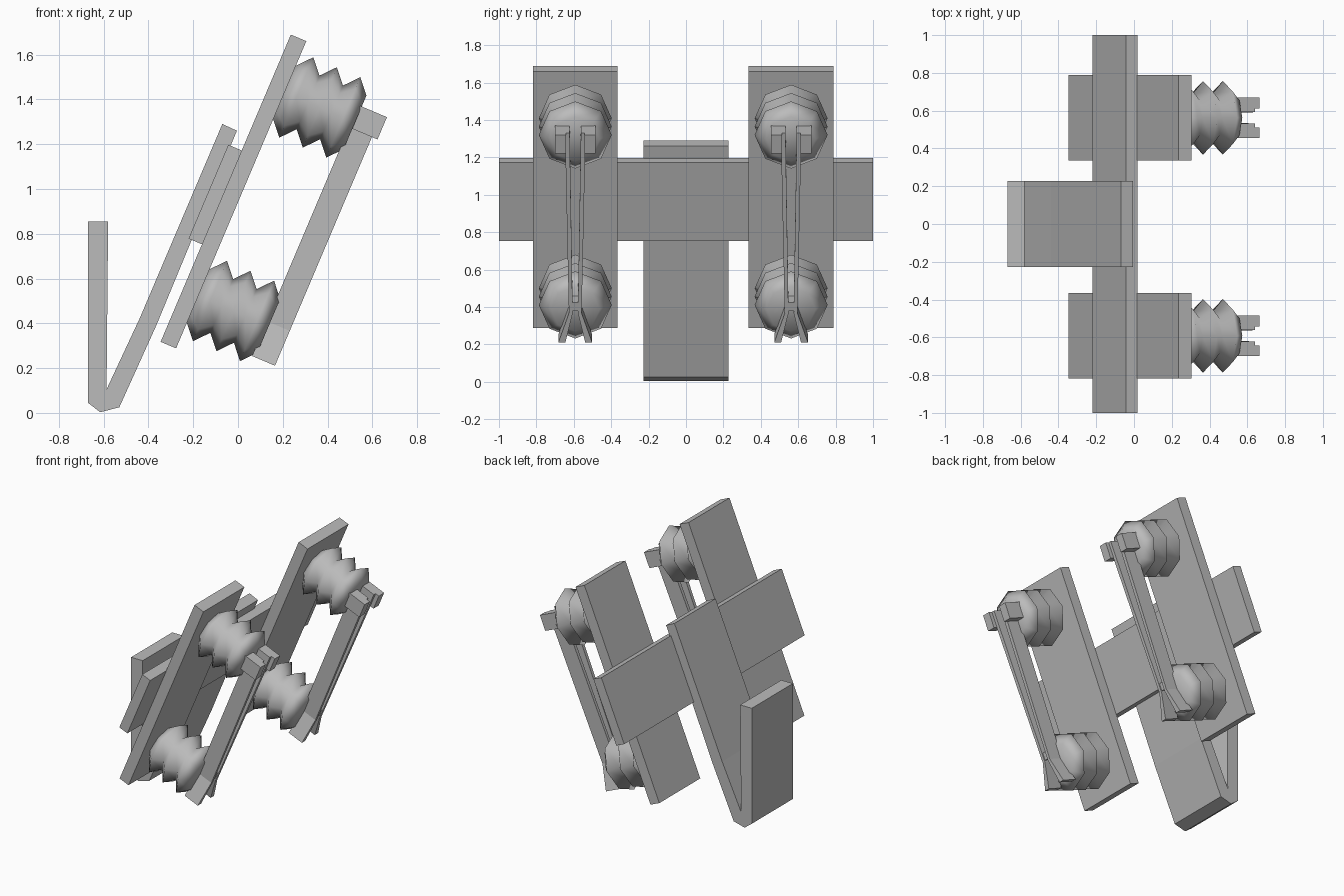
import bpy, bmesh, math
from mathutils import Matrix, Vector

cube = bpy.data.objects.get("Cube")
if cube:
    bpy.data.objects.remove(cube, do_unlink=True)

grey = bpy.data.materials.new("plain_grey")
grey.use_nodes = True
grey.diffuse_color = (0.5, 0.5, 0.5, 1)
grey.node_tree.nodes["Principled BSDF"].inputs["Base Color"].default_value = (0.5, 0.5, 0.5, 1)

# Tilted frame: x points out of the rails, z runs up along them
TILT = Matrix.Translation((0.305, 0, 1.66)) @ Matrix.Rotation(math.atan2(0.39, 0.92), 4, 'Y')


def finish(name, bm, matrix, smooth=False):
    bmesh.ops.recalc_face_normals(bm, faces=bm.faces)
    mesh = bpy.data.meshes.new(name)
    bm.to_mesh(mesh)
    bm.free()
    mesh.materials.append(grey)
    for p in mesh.polygons:
        p.use_smooth = smooth
    obj = bpy.data.objects.new(name, mesh)
    obj.matrix_world = matrix
    bpy.context.collection.objects.link(obj)
    return obj


def prism(name, points, offset, matrix):
    """Extrude a closed outline of 3D points along an offset."""
    bm = bmesh.new()
    face = bm.faces.new([bm.verts.new(p) for p in points])
    ext = bmesh.ops.extrude_face_region(bm, geom=[face])
    moved = [g for g in ext["geom"] if isinstance(g, bmesh.types.BMVert)]
    bmesh.ops.translate(bm, verts=moved, vec=Vector(offset))
    return finish(name, bm, matrix)


def box(name, x, y, z, matrix=TILT):
    outline = [(x[0], y[0], z[0]), (x[1], y[0], z[0]), (x[1], y[0], z[1]), (x[0], y[0], z[1])]
    return prism(name, outline, (0, y[1] - y[0], 0), matrix)


def bellows(name, y, z, ridges=3, sides=8):
    """Eight-sided pleated spring, revolved about the tilted x axis."""
    bm = bmesh.new()
    rings = []
    for i in range(2 * ridges + 1):
        r = 0.195 if i % 2 else 0.13
        rings.append([bm.verts.new((i * 0.057,
                                    y + r * math.cos(math.tau * k / sides),
                                    z + r * math.sin(math.tau * k / sides)))
                      for k in range(sides)])
    for a, b in zip(rings, rings[1:]):
        for k in range(sides):
            j = (k + 1) % sides
            bm.faces.new((a[k], a[j], b[j], b[k]))
    bm.faces.new(rings[0])
    bm.faces.new(rings[-1])
    finish(name, bm, TILT, smooth=True)


# Bent support bracket
bracket = [(-0.67, 0.855), (-0.58, 0.855), (-0.587, 0.105), (-0.44, 0.42), (-0.07, 1.29),
           (-0.005, 1.26), (-0.365, 0.39), (-0.53, 0.025), (-0.615, 0.003), (-0.67, 0.045)]
prism("support_bracket", [(x, -0.228, z) for x, z in bracket], (0, 0.456, 0), Matrix())

# Crossbar behind the rails
box("crossbar", (-0.14, -0.073), (-1, 1), (-1.017, -0.562))

# Outline of a strap: straight, then flared at the foot (side offset, height)
strap = [(0.03, -0.172), (0.055, -0.172), (0.034, -1.22), (0.09, -1.389), (0.053, -1.389), (0.014, -1.22)]

for side, c in (("right", -0.592), ("left", 0.562)):
    box(side + "_rail", (-0.075, 0), (c - 0.227, c + 0.227), (-1.49, 0))
    bellows(side + "_upper_bellows", c, -0.249)
    bellows(side + "_lower_bellows", c, -1.236)
    # Pair of mirrored straps with top lugs, joined by a small web
    for s, tag in ((-1, "inner"), (1, "outer")):
        prism(f"{side}_{tag}_strap", [(0.326, c + s * y, z) for y, z in strap], (0.111, 0, 0), TILT)
        lug = sorted((c + s * 0.05, c + s * 0.108))
        box(f"{side}_{tag}_lug", (0.328, 0.464), lug, (-0.28, -0.172))
    box(side + "_strap_web", (0.335, 0.43), (c - 0.018, c + 0.018), (-1.21, -1.16))
